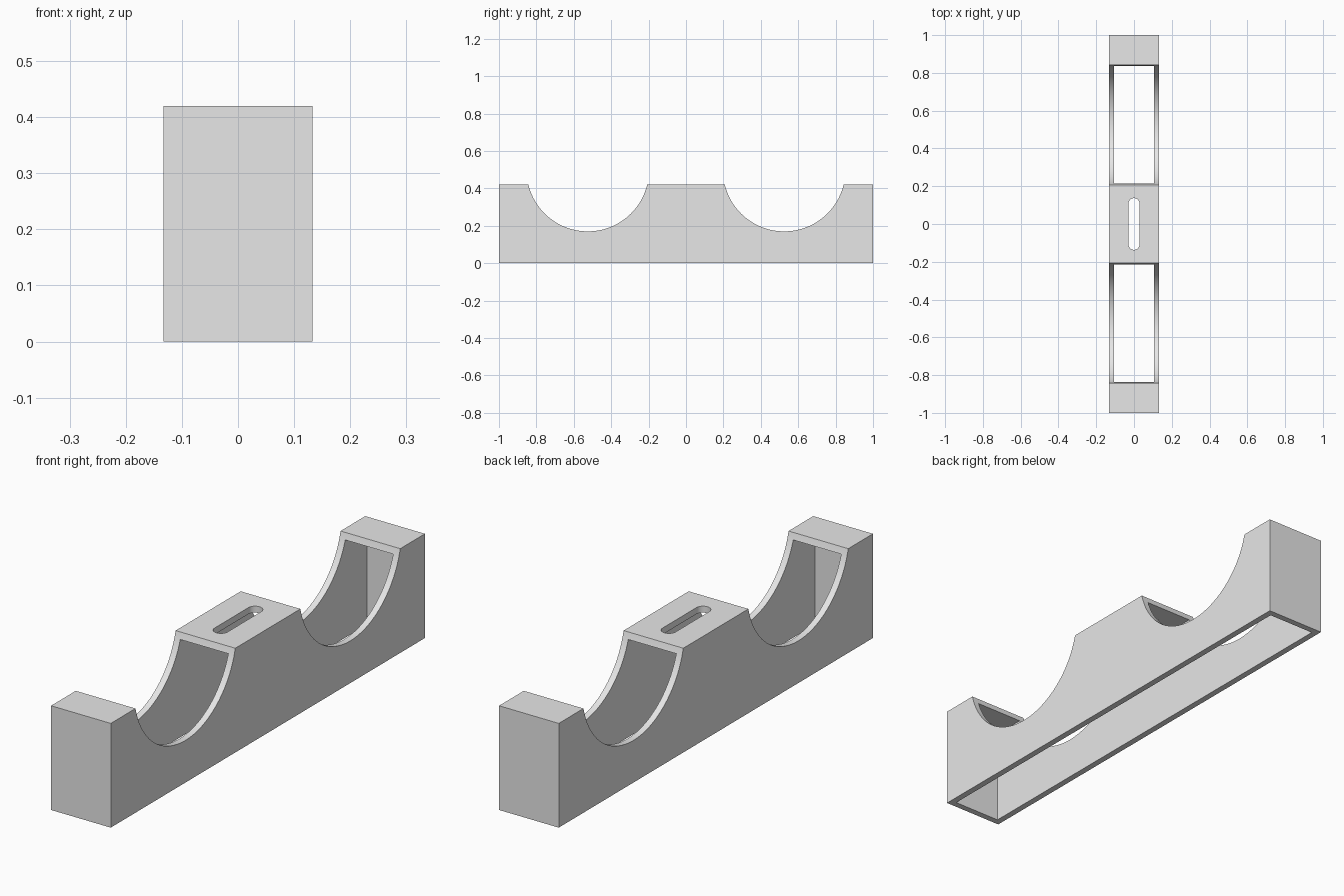
import bpy, bmesh, math

if "Cube" in bpy.data.objects:
    bpy.data.objects.remove(bpy.data.objects["Cube"])

HALF_W, HALF_L, HEIGHT, WALL = 0.133, 1.0, 0.42, 0.026
SADDLE_Y, SADDLE_Z, SADDLE_R = 0.525, 0.497, 0.327
SLOT_R, SLOT_HALF = 0.029, 0.137

grey = bpy.data.materials.new("light grey")
grey.diffuse_color = (0.8, 0.8, 0.8, 1)
grey.use_nodes = True
grey.node_tree.nodes["Principled BSDF"].inputs["Base Color"].default_value = grey.diffuse_color


def prism(name, points, direction):
    """Extrude a closed outline along a direction."""
    bm = bmesh.new()
    face = bm.faces.new([bm.verts.new(p) for p in points])
    ext = bmesh.ops.extrude_face_region(bm, geom=[face])
    moved = [v for v in ext["geom"] if isinstance(v, bmesh.types.BMVert)]
    bmesh.ops.translate(bm, verts=moved, vec=direction)
    bmesh.ops.recalc_face_normals(bm, faces=bm.faces)
    mesh = bpy.data.meshes.new(name)
    bm.to_mesh(mesh)
    bm.free()
    mesh.materials.append(grey)
    obj = bpy.data.objects.new(name, mesh)
    bpy.context.collection.objects.link(obj)
    return obj


def arc(cy, cz, r, a0, a1, n):
    return [(cy + r * math.cos(a0 + (a1 - a0) * i / n),
             cz + r * math.sin(a0 + (a1 - a0) * i / n)) for i in range(n + 1)]


# Side profile with two round saddles cut into the top edge
dip = math.asin((SADDLE_Z - HEIGHT) / SADDLE_R)
profile = [(-HALF_L, 0), (-HALF_L, HEIGHT)]
for cy in (-SADDLE_Y, SADDLE_Y):
    profile += arc(cy, SADDLE_Z, SADDLE_R, math.pi + dip, 2 * math.pi - dip, 48)
profile += [(HALF_L, HEIGHT), (HALF_L, 0)]
body = prism("double_saddle_body", [(-HALF_W, y, z) for y, z in profile],
             (2 * HALF_W, 0, 0))

# Hollow interior, open at the bottom and through the saddles
ix, iy = HALF_W - WALL, HALF_L - WALL
cavity = prism("cavity_cutter",
               [(-ix, -iy, -0.1), (ix, -iy, -0.1), (ix, iy, -0.1), (-ix, iy, -0.1)],
               (0, 0, HEIGHT - WALL + 0.1))

# Rounded slot through the middle of the top plate
end = SLOT_HALF - SLOT_R
outline = (arc(0, end, SLOT_R, 0, math.pi, 16)
           + arc(0, -end, SLOT_R, math.pi, 2 * math.pi, 16))
slot = prism("slot_cutter", [(x, y, HEIGHT - 0.1) for x, y in outline], (0, 0, 0.2))

bpy.context.view_layer.objects.active = body
for cutter in (cavity, slot):
    mod = body.modifiers.new(cutter.name, "BOOLEAN")
    mod.operation = "DIFFERENCE"
    mod.solver = "EXACT"
    mod.object = cutter
    bpy.ops.object.modifier_apply(modifier=mod.name)
    bpy.data.objects.remove(cutter)

# Smooth curved walls, crisp edges
body.select_set(True)
bpy.ops.object.shade_smooth_by_angle(angle=math.radians(25))
